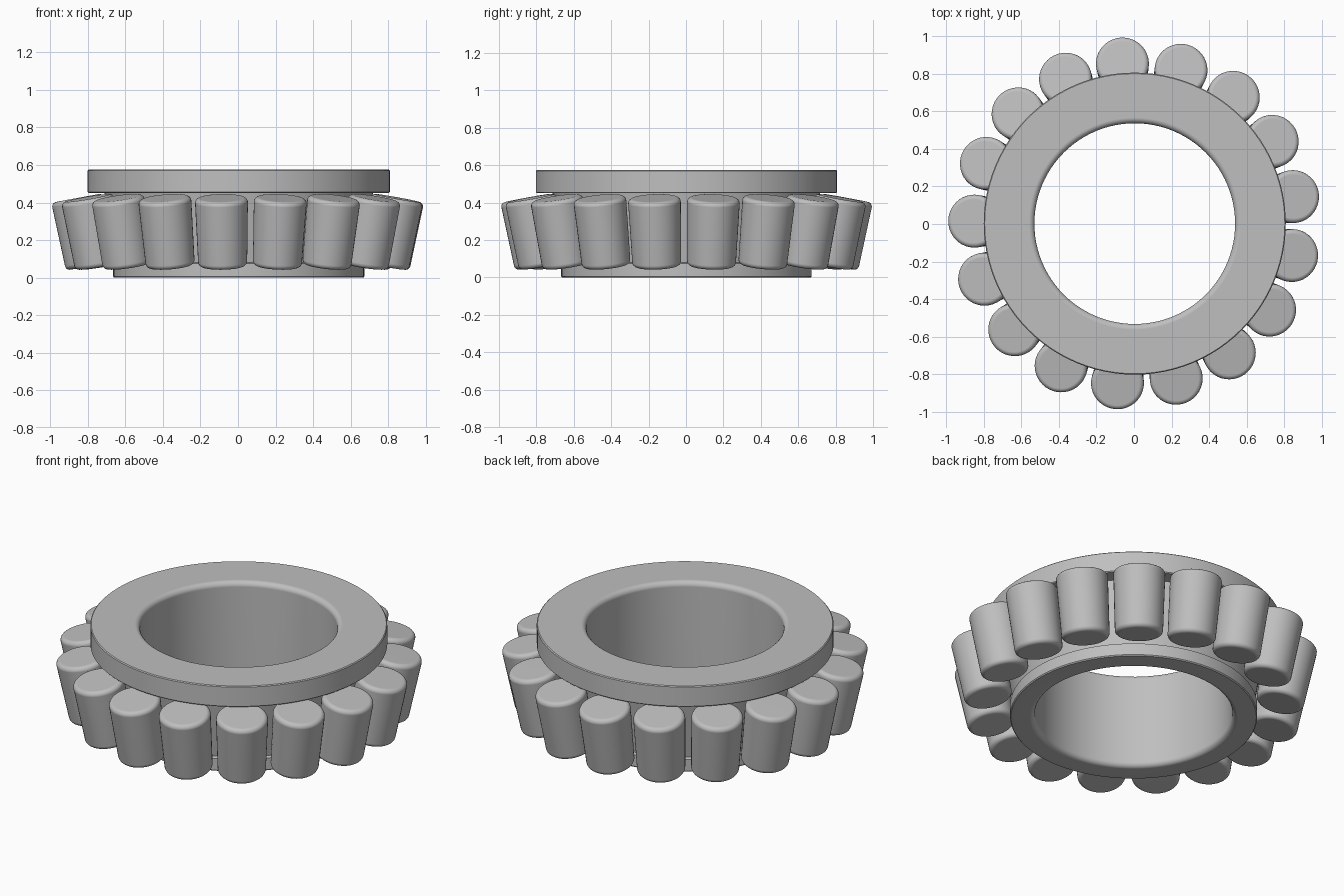
import bpy
import bmesh
from math import radians, sin, cos, pi
from mathutils import Vector

cube = bpy.data.objects.get("Cube")
if cube:
    bpy.data.objects.remove(cube, do_unlink=True)

steel = bpy.data.materials.new("grey steel")
steel.use_nodes = True
steel.diffuse_color = (0.52, 0.52, 0.52, 1)
steel.node_tree.nodes["Principled BSDF"].inputs["Base Color"].default_value = (0.52, 0.52, 0.52, 1)


def fillet(cx, cz, r, start, end, steps=5):
    """Points of a rounded corner, angles in degrees."""
    return [(cx + r * cos(radians(start + (end - start) * i / steps)),
             cz + r * sin(radians(start + (end - start) * i / steps)))
            for i in range(steps + 1)]


def lathe(name, profile, sides, closed):
    """Turn a (radius, height) profile about z; an open profile gets end caps."""
    bm = bmesh.new()
    rings = []
    for r, z in profile:
        rings.append([bm.verts.new((r * cos(2 * pi * i / sides), r * sin(2 * pi * i / sides), z))
                      for i in range(sides)])
    pairs = list(zip(rings, rings[1:]))
    if closed:
        pairs.append((rings[-1], rings[0]))
    else:
        bm.faces.new(rings[0])
        bm.faces.new(rings[-1])
    for a, b in pairs:
        for i in range(sides):
            j = (i + 1) % sides
            bm.faces.new((a[i], a[j], b[j], b[i]))
    bmesh.ops.recalc_face_normals(bm, faces=bm.faces)
    mesh = bpy.data.meshes.new(name)
    bm.to_mesh(mesh)
    bm.free()
    mesh.materials.append(steel)
    mesh.shade_smooth()
    mesh.set_sharp_from_angle(angle=radians(35))
    return mesh


def place(name, mesh):
    obj = bpy.data.objects.new(name, mesh)
    bpy.context.collection.objects.link(obj)
    # keeps the flat ends flat beside the rounded edges
    normals = obj.modifiers.new("flat ends", 'WEIGHTED_NORMAL')
    normals.keep_sharp = True
    return obj


# Inner race: wide top flange, conical track, small bottom lip, rounded bore
bore, height, soft = 0.535, 0.575, 0.03
race_profile = [
    (0.665, 0.0), (0.67, 0.006), (0.67, 0.075), (0.65, 0.08),
    (0.715, 0.45), (0.80, 0.45), (0.805, 0.455), (0.805, 0.57), (0.80, height),
]
race_profile += fillet(bore + soft, height - soft, soft, 90, 180)
race_profile += fillet(bore + soft, soft, soft, 180, 270)
race = place("inner_race", lathe("inner_race", race_profile, 96, True))
race.location = (0.004, 0.002, 0)

# Tapered rollers, leaning outward around the race
low, high = Vector((0.793, 0, 0.061)), Vector((0.86, 0, 0.424))
length = (high - low).length
r_low, r_high, edge = 0.131, 0.141, 0.025
roller_profile = fillet(r_low - edge, edge, edge, -90, 0)
roller_profile += fillet(r_high - edge, length - edge, edge, 0, 90)
roller_mesh = lathe("roller", roller_profile, 40, False)

count = 17
lean = (high - low).angle(Vector((0, 0, 1)))
for i in range(count):
    turn = radians(9.7) + 2 * pi * i / count
    roller = place(f"roller_{i + 1}", roller_mesh)
    roller.location = (low.x * cos(turn) + 0.004, low.x * sin(turn) + 0.002, low.z)
    roller.rotation_euler = (0, lean, turn)
